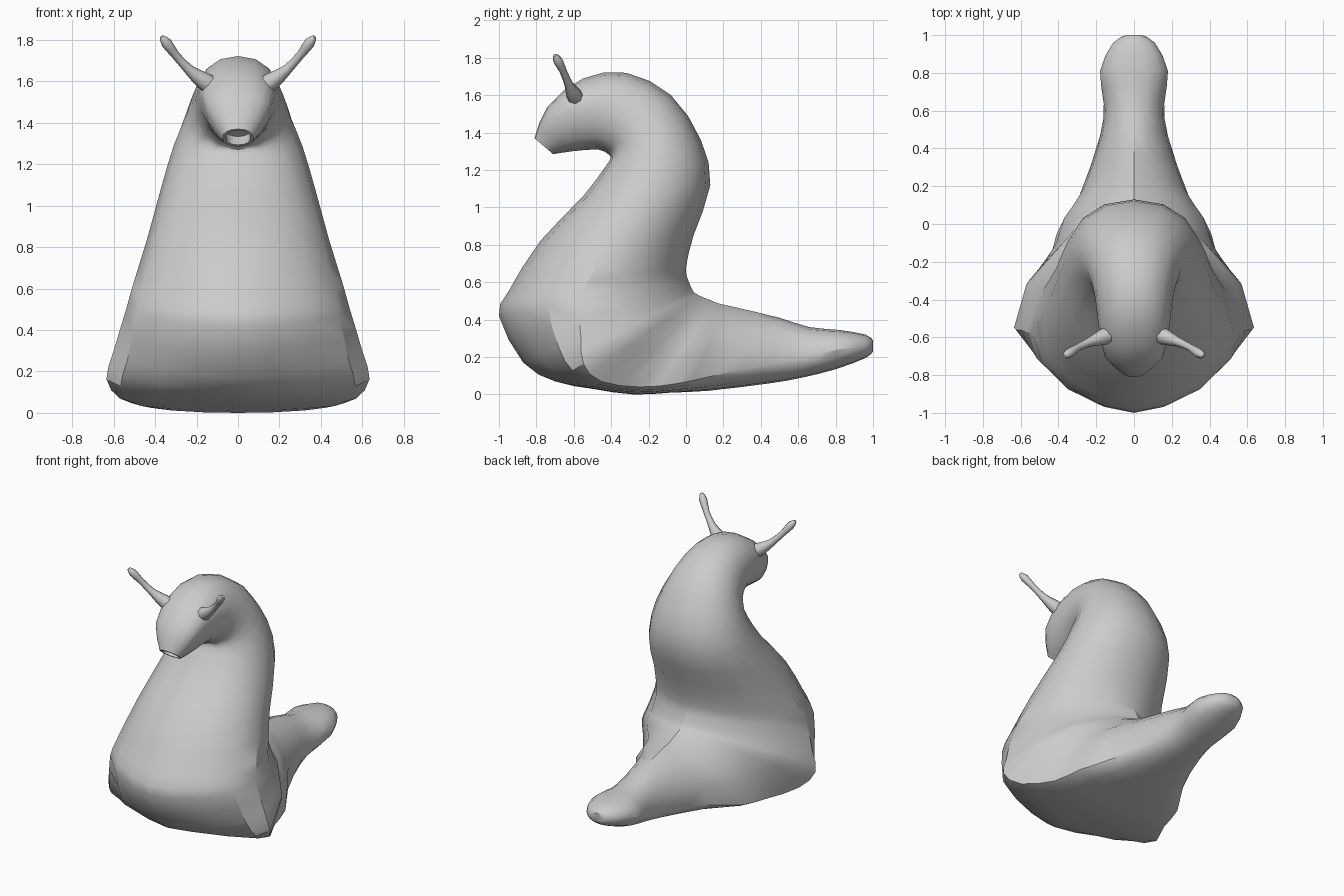
import bpy, bmesh, math
from mathutils import Vector

if "Cube" in bpy.data.objects:
    bpy.data.objects.remove(bpy.data.objects["Cube"])

SIDES = 16

# Key body sections from mouth to tail tip:
# belly y, z, back y, z, half width, widest place (0 belly, 1 back)
SECTIONS = [
    (-.71, 1.285, -.81, 1.37, .075, .5),
    (-.61, 1.30, -.74, 1.54, .155, .7),
    (-.47, 1.31, -.55, 1.69, .19, .6),
    (-.41, 1.28, -.32, 1.72, .21, .5),
    (-.405, 1.26, -.08, 1.60, .25, .5),
    (-.43, 1.22, .08, 1.36, .31, .5),
    (-.55, 1.06, .13, 1.12, .37, .5),
    (-.78, .82, .04, .85, .44, .48),
    (-.95, .55, 0, .68, .51, .45),
    (-1, .42, .012, .61, .54, .42),
    (-.87, .17, .04, .55, .60, .34),
    (-.70, .07, .06, .535, .635, .2),
    (-.50, .03, .09, .52, .57, .08),
    (-.28, 0, .13, .505, .46, .08),
    (-.08, .01, .18, .485, .41, .1),
    (.12, .02, .27, .465, .29, .18),
    (.45, .06, .50, .41, .18, .3),
    (.62, .09, .66, .36, .16, .4),
    (.80, .135, .82, .345, .18, .5),
    (.96, .195, .96, .32, .11, .5),
    (1, .23, 1, .29, .04, .5),
]

# Eye stalk path: x, y, z, radius
STALK = [
    (.10, -.575, 1.56, .05),
    (.17, -.60, 1.605, .042),
    (.235, -.625, 1.655, .025),
    (.30, -.655, 1.725, .02),
    (.345, -.685, 1.785, .026),
    (.37, -.70, 1.815, .01),
]


def refine(keys):
    """Add a smooth in-between entry after each key (Catmull-Rom midpoint)."""
    out = []
    for i in range(len(keys) - 1):
        k0, k1, k2 = keys[max(i - 1, 0)], keys[i], keys[i + 1]
        k3 = keys[min(i + 2, len(keys) - 1)]
        out.append(k1)
        out.append([(9 * (b + c) - a - d) / 16 for a, b, c, d in zip(k0, k1, k2, k3)])
    return out + [keys[-1]]


def loft(name, rings, angle):
    """Skin closed rings and cap both ends."""
    bm = bmesh.new()
    vs = [[bm.verts.new(p) for p in r] for r in rings]
    n = len(rings[0])
    for a, b in zip(vs, vs[1:]):
        for i in range(n):
            j = (i + 1) % n
            bm.faces.new((a[i], a[j], b[j], b[i]))
    bm.faces.new(vs[0])
    bm.faces.new(vs[-1])
    bmesh.ops.recalc_face_normals(bm, faces=bm.faces)
    me = bpy.data.meshes.new(name)
    bm.to_mesh(me)
    bm.free()
    ob = bpy.data.objects.new(name, me)
    bpy.context.collection.objects.link(ob)
    bpy.ops.object.select_all(action='DESELECT')
    ob.select_set(True)
    bpy.context.view_layer.objects.active = ob
    bpy.ops.object.shade_smooth_by_angle(angle=math.radians(angle))
    return ob


def clamp(v):
    return min(max(v, 0), 1)


def body_ring(fy, fz, by, bz, w, m):
    f, b = Vector((0, fy, fz)), Vector((0, by, bz))
    # Wide sections flare to a corner, skirt sections pinch toward the back
    flare = clamp((w - 0.4) / 0.2)
    front = 0.85 + 0.6 * flare
    back = 0.9 + 0.5 * max(flare, clamp((0.36 - m) / 0.24))
    ring = []
    for i in range(SIDES):
        a = 2 * math.pi * i / SIDES
        c, s = math.cos(a), math.sin(a)
        t = m - c * (m if c > 0 else 1 - m)
        x = w * math.copysign(abs(s) ** (front if c > 0 else back), s)
        p = f.lerp(b, t)
        ring.append(Vector((x, p.y, max(p.z, 0))))
    return ring


# Body, neck, head and tail in one skin, with a recessed mouth
rings = [body_ring(*k) for k in refine(SECTIONS)]
centre = sum(rings[0], Vector()) / SIDES
lip = [centre.lerp(p, 0.8) for p in rings[0]]
recess = [p + Vector((0, .05, .04)) for p in lip]
loft("slug_body", [recess, lip] + rings, 30)


# Curved eye stalks with rounded tips
def stalk_rings(side):
    path = refine(STALK)
    pts = [Vector((side * x, y, z)) for x, y, z, _ in path]
    out = []
    for i, p in enumerate(pts):
        d = (pts[min(i + 1, len(pts) - 1)] - pts[max(i - 1, 0)]).normalized()
        u = d.cross(Vector((0, 1, 0))).normalized()
        v = d.cross(u)
        out.append([p + path[i][3] * (u * math.cos(k * math.pi / 4) + v * math.sin(k * math.pi / 4))
                    for k in range(8)])
    return out


for side, label in ((1, "right"), (-1, "left")):
    loft("eye_stalk_" + label, stalk_rings(side), 60)
